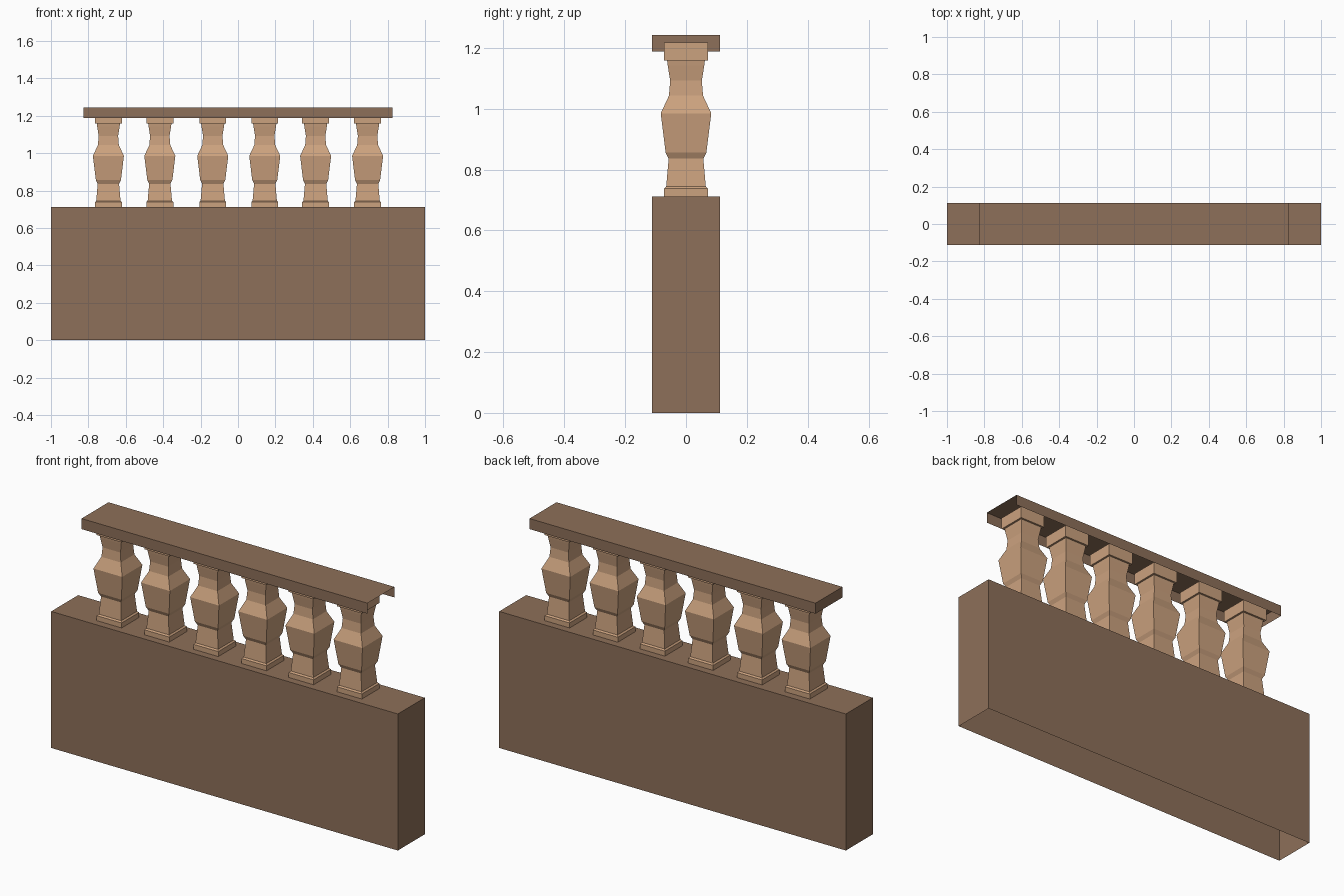
import bpy, bmesh

if "Cube" in bpy.data.objects:
    bpy.data.objects.remove(bpy.data.objects["Cube"])


def material(name, color):
    m = bpy.data.materials.new(name)
    m.diffuse_color = (*color, 1)
    m.use_nodes = True
    m.node_tree.nodes["Principled BSDF"].inputs["Base Color"].default_value = m.diffuse_color
    return m


WALL = material("dark_brown", (0.27, 0.16, 0.10))
STONE = material("light_tan", (0.60, 0.36, 0.21))


def add_object(name, bm, mat):
    me = bpy.data.meshes.new(name)
    bm.to_mesh(me)
    bm.free()
    me.materials.append(mat)
    ob = bpy.data.objects.new(name, me)
    bpy.context.collection.objects.link(ob)
    return ob


def open_box(name, hx, hy, z0, z1, mat, open_right=False):
    """Thin shell box without a bottom, optionally without its +x end."""
    bm = bmesh.new()
    bmesh.ops.create_cube(bm, size=1)
    for v in bm.verts:
        v.co = (v.co.x * 2 * hx, v.co.y * 2 * hy, z0 + (v.co.z + 0.5) * (z1 - z0))
    bm.normal_update()
    gone = [f for f in bm.faces
            if f.normal.z < -0.5 or (open_right and f.normal.x > 0.5)]
    bmesh.ops.delete(bm, geom=gone, context='FACES')
    return add_object(name, bm, mat)


# Low wall and handrail
open_box("base_wall", 1.0, 0.111, 0.0, 0.712, WALL)
open_box("top_rail", 0.825, 0.111, 1.188, 1.243, WALL, open_right=True)

# Square baluster profile: (half width, height)
PROFILE = [(0.072, 0.712), (0.072, 0.738), (0.065, 0.745), (0.057, 0.836),
           (0.067, 0.856), (0.083, 0.985), (0.056, 1.043), (0.052, 1.092),
           (0.060, 1.142), (0.062, 1.158), (0.072, 1.158), (0.072, 1.218)]


def baluster(name, x):
    bm = bmesh.new()
    rings = [[bm.verts.new((x + sx * r, sy * r, z))
              for sx, sy in ((-1, -1), (1, -1), (1, 1), (-1, 1))]
             for r, z in PROFILE]
    for a, b in zip(rings, rings[1:]):
        for i in range(4):
            j = (i + 1) % 4
            bm.faces.new((a[i], a[j], b[j], b[i]))
    bm.faces.new(rings[-1])
    return add_object(name, bm, STONE)


# Row of six balusters
for n, x in enumerate((-0.693, -0.418, -0.135, 0.143, 0.415, 0.693)):
    baluster(f"baluster_{n + 1}", x)
